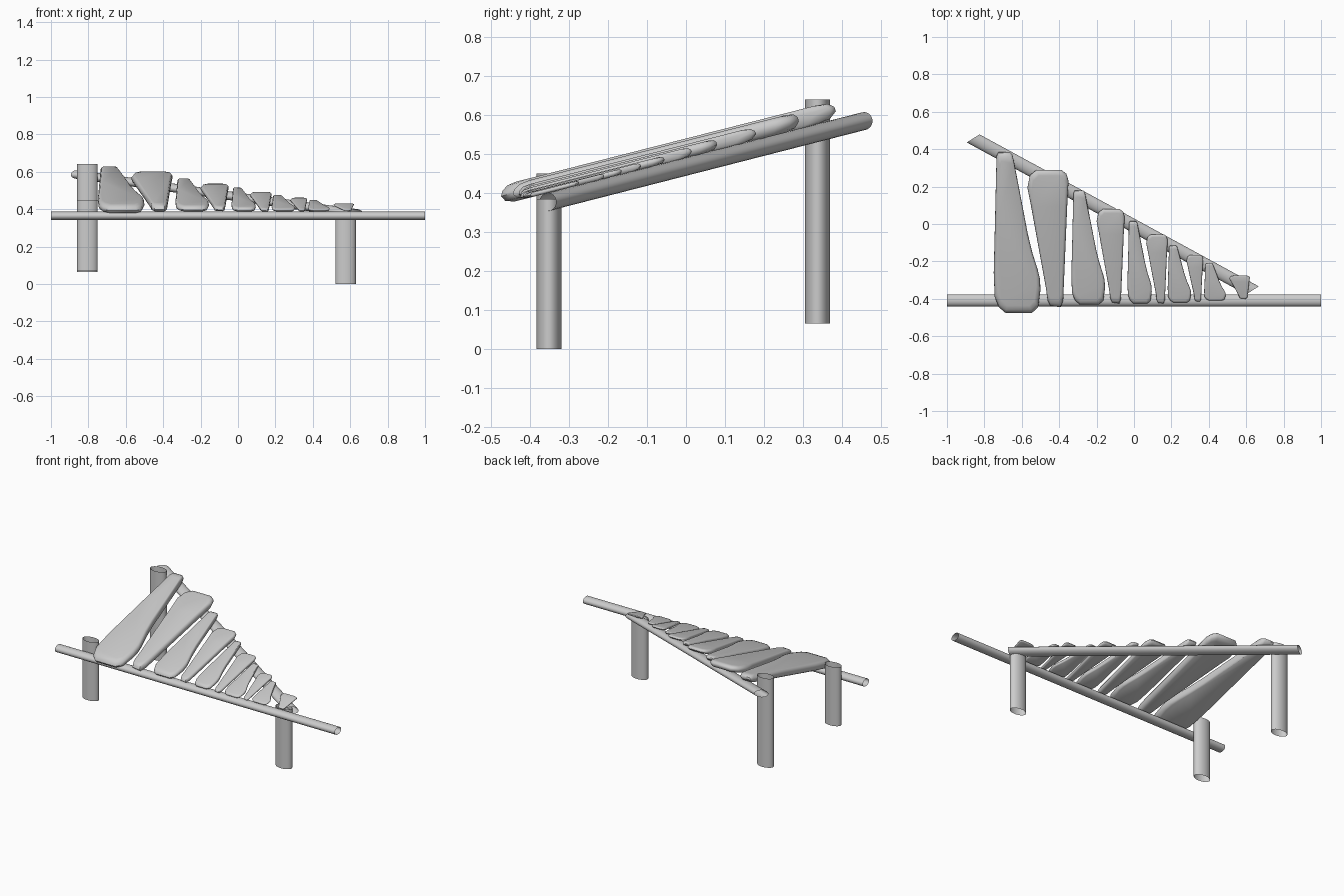
import bpy, math
from mathutils import Vector

if "Cube" in bpy.data.objects:
    bpy.data.objects.remove(bpy.data.objects["Cube"])


def make_object(name, verts, faces, angle=40):
    mesh = bpy.data.meshes.new(name)
    mesh.from_pydata(verts, [], faces)
    mesh.update()
    ob = bpy.data.objects.new(name, mesh)
    bpy.context.collection.objects.link(ob)
    bpy.ops.object.select_all(action='DESELECT')
    ob.select_set(True)
    bpy.context.view_layer.objects.active = ob
    bpy.ops.object.shade_smooth_by_angle(angle=math.radians(angle))
    return ob


def open_tube(name, start, end, u, v, n=28):
    """Uncapped elliptical tube; u and v are the half axes of each end ring."""
    u, v = Vector(u), Vector(v)
    verts = []
    for c in (Vector(start), Vector(end)):
        for i in range(n):
            a = 2 * math.pi * i / n
            verts.append(c + u * math.cos(a) + v * math.sin(a))
    faces = [(i, (i + 1) % n, n + (i + 1) % n, n + i) for i in range(n)]
    return make_object(name, verts, faces)


# posts
for name, x, y, z0, z1 in (("front_right_post", 0.575, -0.352, 0.0, 0.385),
                           ("front_left_post", -0.805, -0.352, 0.07, 0.45),
                           ("back_left_post", -0.805, 0.338, 0.065, 0.64)):
    open_tube(name, (x, y, z0), (x, y, z1), (0.055, 0, 0), (0, 0.0325, 0))

# rails: the ends of the slanted one are cut askew
open_tube("front_rail", (-1, -0.408, 0.364), (1, -0.408, 0.364),
          (0, 0.032, 0), (0, 0, 0.023))
open_tube("slanted_rail", (-0.86, 0.4575, 0.585), (0.633, -0.355, 0.377),
          (0.034, 0.0215, 0), (0, 0, 0.023))

# plank outlines in unit space: wide at the front, and wide at the back
WIDE_FRONT = [(0.02, .1), (.11, .035), (.25, 0), (.82, 0), (.95, .035), (1, .14),
              (.99, .21), (.94, .27), (.83, .37), (.73, .49), (.44, .93), (.40, .985),
              (.34, 1), (.10, 1), (.06, .975), (.03, .6), (0, .25)]
WIDE_BACK = [(0, .87), (.06, .96), (.22, 1), (.82, 1), (.95, .97), (1, .92),
             (.97, .75), (.87, .05), (.81, 0), (.56, .01), (.49, .05), (.45, .14),
             (.08, .75)][::-1]
# (inset scale, height fraction) of each layer, from underside to top
LAYERS = [(.84, 0), (.95, .14), (1, .45), (.985, .7), (.93, .92), (.83, 1)]


def plank(name, outline, x0, x1, y0, y1, t):
    n = len(outline)
    cu = sum(p[0] for p in outline) / n
    cv = sum(p[1] for p in outline) / n
    verts, faces = [], []
    for s, h in LAYERS:
        for u, v in outline:
            x = x0 + (x1 - x0) * (cu + (u - cu) * s)
            y = y0 + (y1 - y0) * (cv + (v - cv) * (1 - (1 - s) * 0.6))
            verts.append((x, y, 0.386 + 0.254 * (y + 0.41) + t * h))
    for k in range(len(LAYERS) - 1):
        for i in range(n):
            j = (i + 1) % n
            faces.append((k * n + i, k * n + j, (k + 1) * n + j, (k + 1) * n + i))
    faces.append(tuple(reversed(range(n))))
    faces.append(tuple(range((len(LAYERS) - 1) * n, len(LAYERS) * n)))
    return make_object(name, verts, faces, 45)


# planks, shrinking towards the right: x range, y range, thickness
PLANKS = [(-.75, -.50, -.475, .385, .05), (-.57, -.35, -.445, .29, .045),
          (-.335, -.155, -.43, .18, .035), (-.20, -.05, -.425, .08, .03),
          (-.035, .095, -.425, .015, .026), (.065, .18, -.425, -.055, .02),
          (.18, .305, -.42, -.115, .018), (.28, .37, -.415, -.165, .015),
          (.375, .49, -.41, -.21, .014), (.51, .62, -.40, -.275, .012)]
for i, p in enumerate(PLANKS):
    plank(f"plank_{i + 1}", WIDE_BACK if i % 2 else WIDE_FRONT, *p)
